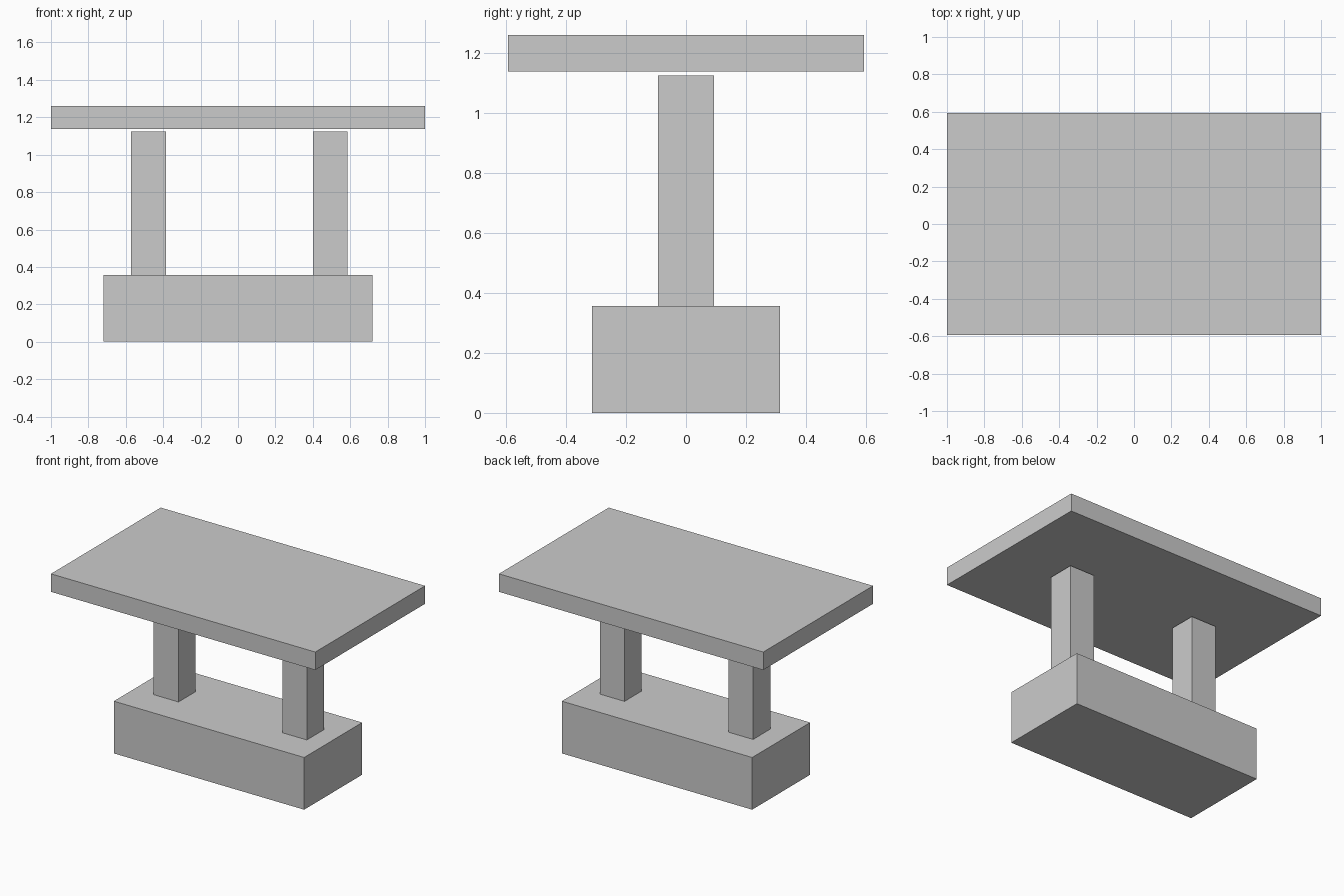
import bpy

if "Cube" in bpy.data.objects:
    bpy.data.objects.remove(bpy.data.objects["Cube"])


def box(name, x, y, z):
    """Box spanning the given (min, max) ranges."""
    spans = (x, y, z)
    bpy.ops.mesh.primitive_cube_add(size=1, location=[(a + b) / 2 for a, b in spans])
    obj = bpy.context.object
    obj.name = name
    obj.scale = [b - a for a, b in spans]
    bpy.ops.object.transform_apply(location=False, rotation=False, scale=True)
    return obj


# Heavy plinth
box("base", (-0.72, 0.72), (-0.313, 0.313), (0, 0.357))

# Two posts standing on the plinth, slightly off-centre
for name, x in (("left_post", (-0.573, -0.385)), ("right_post", (0.4, 0.586))):
    box(name, x, (-0.093, 0.093), (0.357, 1.124))

# Table top, floating just above the posts
box("table_top", (-1, 1), (-0.593, 0.593), (1.137, 1.26))
